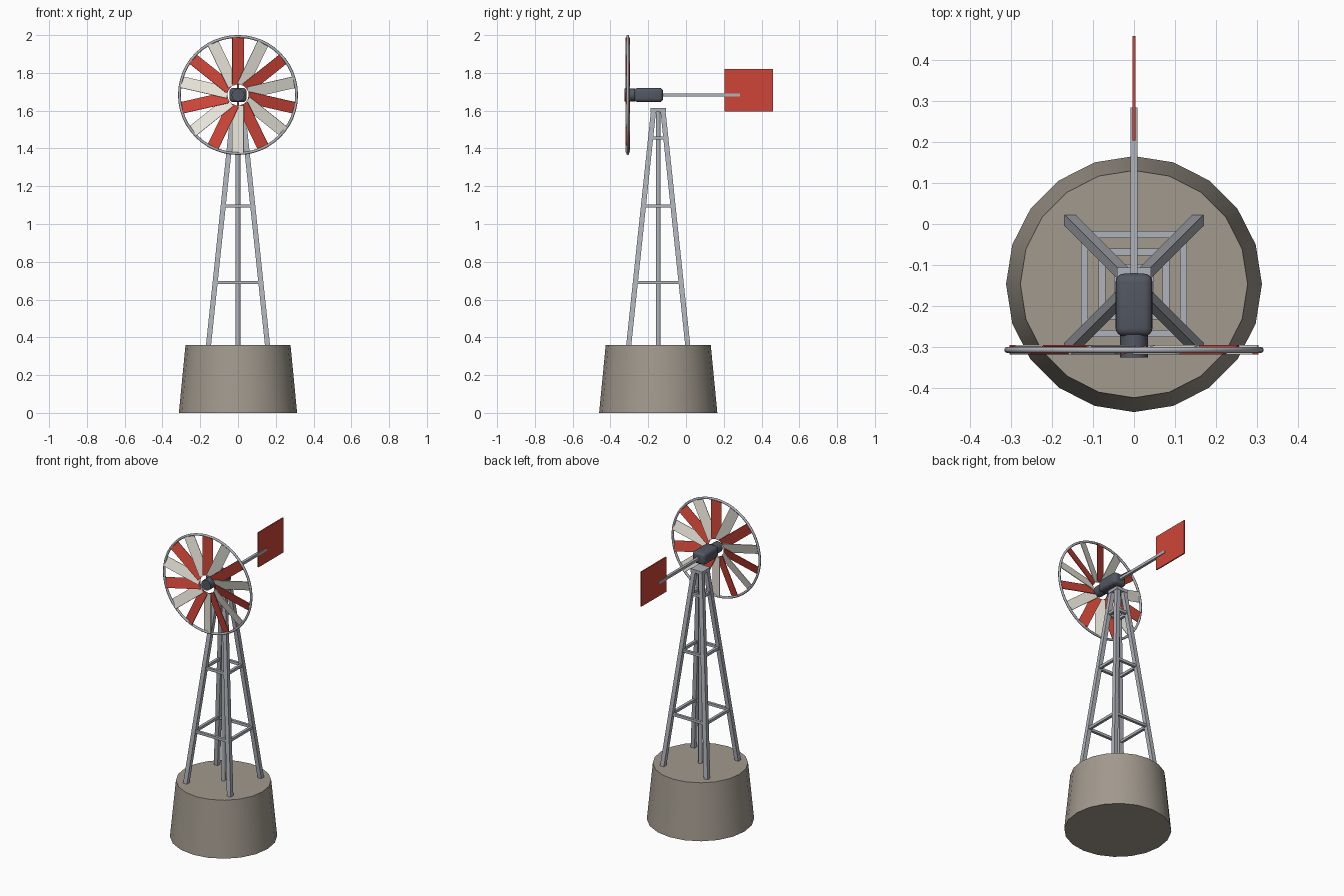
import bpy, bmesh
from math import pi, radians
from mathutils import Matrix, Vector

if "Cube" in bpy.data.objects:
    bpy.data.objects.remove(bpy.data.objects["Cube"])

CY = -0.147          # tower axis
HZ = 1.683           # rotor axis height
RY = -0.308          # rotor plane


def material(name, rgb):
    m = bpy.data.materials.new(name)
    m.diffuse_color = (*rgb, 1)
    m.use_nodes = True
    m.node_tree.nodes["Principled BSDF"].inputs["Base Color"].default_value = m.diffuse_color
    return m


STONE = material("stone", (0.36, 0.32, 0.27))
STEEL = material("steel", (0.43, 0.45, 0.49))
DARK = material("dark_metal", (0.085, 0.095, 0.12))
RED = material("red_paint", (0.62, 0.06, 0.04))
CREAM = material("cream_paint", (0.83, 0.80, 0.72))


def make(name, bm, mat, smooth=False):
    bmesh.ops.recalc_face_normals(bm, faces=bm.faces[:])
    me = bpy.data.meshes.new(name)
    bm.to_mesh(me)
    bm.free()
    me.materials.append(mat)
    ob = bpy.data.objects.new(name, me)
    bpy.context.collection.objects.link(ob)
    if smooth:
        bpy.ops.object.select_all(action='DESELECT')
        ob.select_set(True)
        bpy.context.view_layer.objects.active = ob
        bpy.ops.object.shade_smooth_by_angle(angle=radians(40))
    return ob


def box(name, loc, size, mat, bevel=0):
    bm = bmesh.new()
    bmesh.ops.create_cube(bm, size=1)
    bmesh.ops.scale(bm, vec=size, verts=bm.verts)
    if bevel:
        bmesh.ops.bevel(bm, geom=bm.edges[:], offset=bevel, segments=4,
                        profile=0.5, affect='EDGES')
    bmesh.ops.translate(bm, vec=loc, verts=bm.verts)
    return make(name, bm, mat, bool(bevel))


def cone(name, loc, r1, r2, depth, sides, mat, rot=Matrix()):
    bm = bmesh.new()
    bmesh.ops.create_cone(bm, cap_ends=True, segments=sides, radius1=r1, radius2=r2,
                          depth=depth, matrix=Matrix.Translation(loc) @ rot)
    return make(name, bm, mat, True)


def leg_offset(z):
    return 0.156 + (0.025 - 0.156) * (z - 0.36) / 1.24


# Stone base and central pump rod
cone("base", (0, CY, 0.18), 0.313, 0.278, 0.36, 20, STONE)
cone("pump_rod", (0, CY, 0.975), 0.013, 0.013, 1.27, 12, STEEL)

# Four leaning square legs
for sx in (-1, 1):
    for sy in (-1, 1):
        bm = bmesh.new()
        bmesh.ops.create_cube(bm, size=1)
        for v in bm.verts:
            z = 1.6 if v.co.z > 0 else 0.34
            o = leg_offset(z)
            v.co = Vector((sx * o + v.co.x * 0.027, CY + sy * o + v.co.y * 0.027, z))
        make(f"leg_{'left' if sx < 0 else 'right'}_{'front' if sy < 0 else 'back'}", bm, STEEL)

# Horizontal brace rings
for i, z in enumerate((0.69, 1.095, 1.455)):
    o = leg_offset(z)
    for s in (-1, 1):
        box(f"brace_x_{i}_{s}", (0, CY + s * o, z), (2 * o, 0.017, 0.017), STEEL)
        box(f"brace_y_{i}_{s}", (s * o, CY, z), (0.017, 2 * o, 0.017), STEEL)

# Tower cap, gearbox and hub
box("tower_cap", (0, CY, 1.604), (0.082, 0.082, 0.02), STEEL)
box("gearbox", (0, -0.198, HZ), (0.09, 0.153, 0.076), DARK, 0.02)
cone("hub", (0, -0.298, HZ), 0.034, 0.034, 0.056, 16, DARK, Matrix.Rotation(pi / 2, 4, 'X'))

# Tail boom and vane
box("tail_boom", (0, 0.075, HZ), (0.017, 0.42, 0.017), STEEL)
box("tail_vane", (0, 0.332, 1.708), (0.008, 0.255, 0.223), RED)

# Fourteen pitched blades, alternating colours
for i in range(14):
    b = box(f"blade_{i}", (0, 0, 0.18), (0.064, 0.004, 0.25), (RED, CREAM)[i % 2])
    b.data.transform(Matrix.Translation((0, RY, HZ)) @ Matrix.Rotation(i * 2 * pi / 14, 4, 'Y')
                     @ Matrix.Rotation(radians(18), 4, 'Z'))

# Rotor rim
bpy.ops.mesh.primitive_torus_add(location=(0, RY, HZ), rotation=(pi / 2, 0, 0), major_radius=0.31,
                                 minor_radius=0.0075, major_segments=48, minor_segments=8)
rim = bpy.context.object
rim.name = "rotor_rim"
rim.data.materials.append(STEEL)
bpy.ops.object.shade_smooth_by_angle(angle=radians(60))
